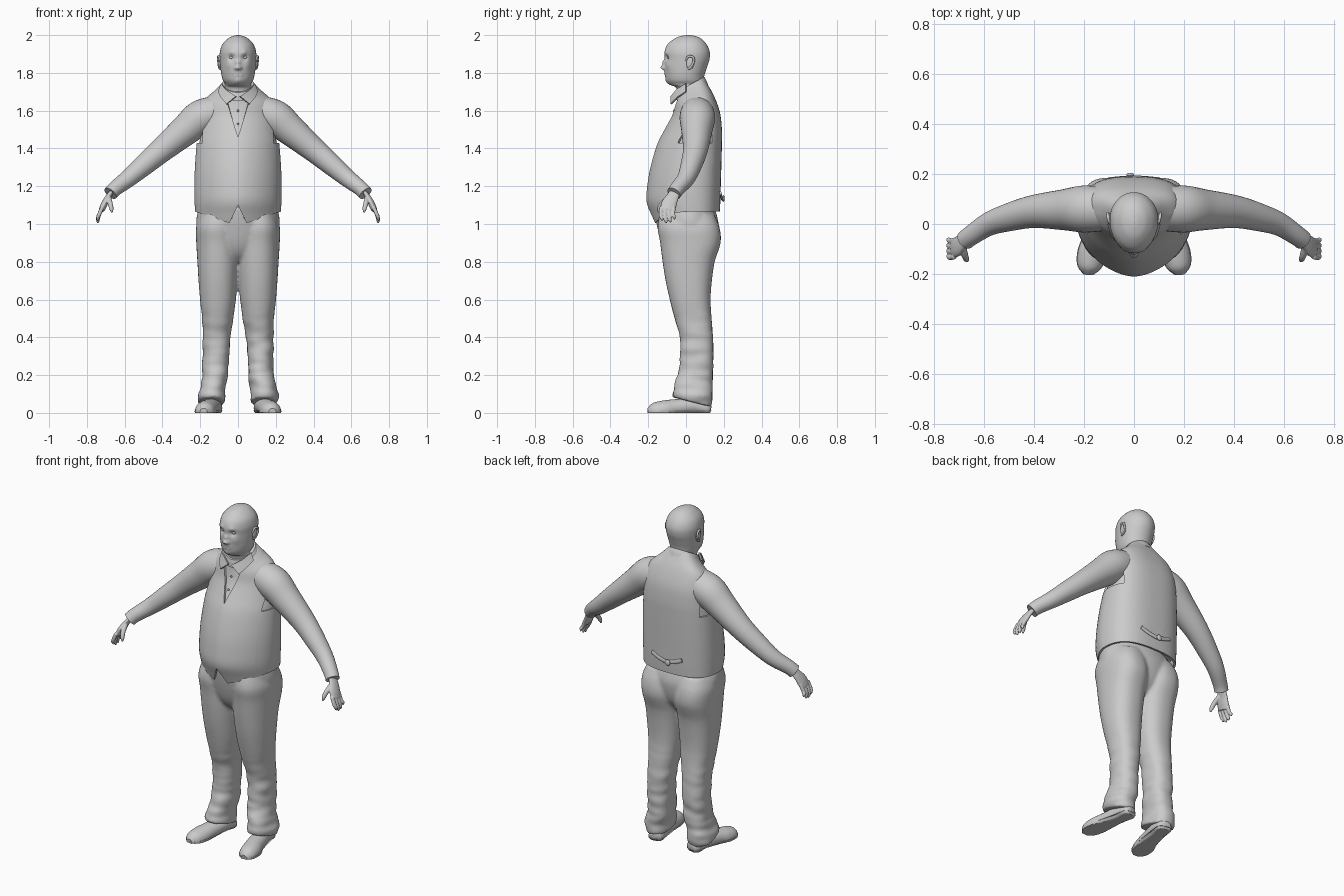
import bpy, bmesh, math
from mathutils import Vector, noise

if "Cube" in bpy.data.objects:
    bpy.data.objects.remove(bpy.data.objects["Cube"])

GREY = (0.6, 0.6, 0.6, 1)
clay = bpy.data.materials.new("plain grey")
clay.use_nodes = True
clay.diffuse_color = GREY
clay.node_tree.nodes["Principled BSDF"].inputs["Base Color"].default_value = GREY


def activate(obj):
    bpy.ops.object.select_all(action='DESELECT')
    obj.select_set(True)
    bpy.context.view_layer.objects.active = obj


def finish(obj, angle=40):
    activate(obj)
    for mod in list(obj.modifiers):
        bpy.ops.object.modifier_apply(modifier=mod.name)
    bpy.ops.object.shade_smooth_by_angle(angle=math.radians(angle))
    return obj


def make(name, rings, closed=True):
    """Skin a list of vertex rings."""
    bm = bmesh.new()
    loops = [[bm.verts.new(p) for p in ring] for ring in rings]
    n = len(loops[0])
    for low, high in zip(loops, loops[1:]):
        for j in range(n):
            k = (j + 1) % n
            bm.faces.new((low[j], low[k], high[k], high[j]))
    if closed:
        bm.faces.new(loops[0])
        bm.faces.new(loops[-1])
        bmesh.ops.recalc_face_normals(bm, faces=bm.faces)
    mesh = bpy.data.meshes.new(name)
    bm.to_mesh(mesh)
    bm.free()
    mesh.materials.append(clay)
    obj = bpy.data.objects.new(name, mesh)
    bpy.context.collection.objects.link(obj)
    return obj


def spline(points, steps):
    """Smooth curve through tuples of any length."""
    p = [points[0]] + list(points) + [points[-1]]
    out = []
    for i in range(1, len(p) - 2):
        for s in range(steps):
            t = s / steps
            out.append([b + t / 2 * (c - a + t * (2 * a - 5 * b + 4 * c - d + t * (3 * (b - c) + d - a)))
                        for a, b, c, d in zip(p[i - 1], p[i], p[i + 1], p[i + 2])])
    return out + [list(points[-1])]


def loft(name, sections, front=1.0, back=1.0, inset=0.0, sides=48, steps=5, side=1, closed=True):
    """Upright body; a section is height, centre x, half width, front y, back y, tilt."""
    rings = []
    for z, cx, w, yf, yb, tilt in spline(sections, steps):
        w, yf, yb = w - inset, yf + inset, yb - inset
        yc = 0.55 * yb + 0.45 * yf
        ring = []
        for j in range(sides):
            a = math.tau * j / sides
            c, s = math.cos(a), math.sin(a)
            p, depth = (back, yb - yc) if s > 0 else (front, yc - yf)
            dy = depth * math.copysign(abs(s) ** p, s)
            ring.append((side * cx + w * math.copysign(abs(c) ** p, c), yc + dy, z + tilt * dy))
        rings.append(ring)
    return make(name, rings, closed)


def tube(name, points, across=(0, 1, 0), flat=1.0, side=1, sides=24, steps=5, top=9):
    """Tapered limb; a point is x, y, z, radius."""
    path = spline([(side * x, y, z, r) for x, y, z, r in points], steps)
    rings = []
    for i, (*co, r) in enumerate(path):
        d = Vector(path[min(i + 1, len(path) - 1)][:3]) - Vector(path[max(i - 1, 0)][:3])
        d.normalize()
        u = Vector(across)
        u = (u - d * u.dot(d)).normalized()
        v = d.cross(u)
        ring = []
        for j in range(sides):
            a = math.tau * j / sides
            q = Vector(co) + r * (math.cos(a) * u + flat * math.sin(a) * v)
            q.z = min(max(q.z, 0), top)
            ring.append(q)
        rings.append(ring)
    return make(name, rings)


def fuse(name, parts, voxel, rounds):
    """Blend overlapping parts into one skin."""
    activate(parts[0])
    for part in parts:
        part.select_set(True)
    bpy.ops.object.join()
    obj = parts[0]
    obj.name = name
    mod = obj.modifiers.new("blend", 'REMESH')
    mod.mode, mod.voxel_size = 'VOXEL', voxel
    mod = obj.modifiers.new("soften", 'SMOOTH')
    mod.factor, mod.iterations = 0.5, rounds
    return finish(obj, 60)


def ball(name, centre, size):
    bpy.ops.mesh.primitive_uv_sphere_add(segments=24, ring_count=16, location=centre)
    obj = bpy.context.object
    obj.name, obj.scale = name, size
    obj.data.materials.append(clay)
    return finish(obj)


# Shirt body, also the base of the waistcoat
TORSO = [(0.98, 0, .222, -.16, .172, 0), (1.05, 0, .226, -.186, .178, 0), (1.12, 0, .23, -.209, .182, 0),
         (1.2, 0, .231, -.205, .184, 0), (1.3, 0, .228, -.188, .187, 0), (1.42, 0, .219, -.153, .19, 0),
         (1.5, 0, .208, -.114, .19, 0), (1.58, 0, .197, -.08, .18, .08), (1.65, 0, .178, -.066, .15, .25),
         (1.695, 0, .125, -.062, .12, .42), (1.73, 0, .084, -.058, .095, .58)]
finish(loft("shirt_body", TORSO[2:], 1.15, .75, inset=.014))

# Waistcoat with neckline, armholes and pointed hem cut out
vest = loft("waistcoat", TORSO, 1.15, .75, sides=64, closed=False)
bm = bmesh.new()
bm.from_mesh(vest.data)
cuts = [((0, 0, 1.065), (0, 0, 1)), ((0, 0, 1.43), (0, 0, 1))]
for s in (1, -1):
    cuts += [((0, 0, 1.46), (-3.2 * s, 0, 1)), ((0, 0, 1.1), (2.1 * s, 0, 1)),
             ((.045 * s, 0, 1.005), (-.33 * s, 0, 1)), ((.187 * s, 0, 0), (1, 0, 0))]
for co, no in cuts:
    bmesh.ops.bisect_plane(bm, geom=bm.verts[:] + bm.edges[:] + bm.faces[:], plane_co=co, plane_no=no)


def unwanted(face):
    x, y, z = face.calc_center_median()
    x = abs(x)
    neck = y < .03 and z > 1.46 + 3.2 * x
    armhole = x > .187 and z > 1.43
    hem = z < 1.065 if y > 0 else z < max(1.005 + .33 * (x - .045), 1.1 - 2.1 * x)
    return neck or armhole or hem


bmesh.ops.delete(bm, geom=[f for f in bm.faces if unwanted(f)], context='FACES')
bm.to_mesh(vest.data)
bm.free()
shell = vest.modifiers.new("cloth", 'SOLIDIFY')
shell.thickness, shell.offset = .012, -1
finish(vest)

# Back cinch strap and buckle
for s in (1, -1):
    finish(tube("cinch_strap", [(.1, .182, 1.165, .012), (.05, .187, 1.145, .012), (0, .19, 1.135, .012)],
                (0, 0, 1), .4, s))
ball("strap_buckle", (-.015, .197, 1.135), (.016, .008, .018))

# Head and neck, then facial forms pushed in and out
head = loft("head", [(1.66, 0, .078, -.045, .09, 0), (1.72, 0, .074, -.052, .09, 0), (1.738, 0, .068, -.086, .09, 0),
                     (1.76, 0, .08, -.103, .093, 0), (1.79, 0, .088, -.109, .098, 0), (1.83, 0, .093, -.112, .111, 0),
                     (1.87, 0, .096, -.113, .124, 0), (1.91, 0, .096, -.114, .126, 0), (1.95, 0, .083, -.098, .11, 0),
                     (1.982, 0, .053, -.06, .08, 0), (1.996, 0, .024, -.022, .045, 0), (2, 0, .003, .008, .014, 0)],
            sides=112, steps=8)
FORMS = [("nose tip", 0, -.112, 1.829, .014, -.022), ("nose bridge", 0, -.113, 1.855, .013, -.012),
         ("nostril", .013, -.11, 1.824, .009, -.009), ("eye socket", .035, -.104, 1.882, .016, .013),
         ("brow", .035, -.106, 1.906, .016, -.006), ("cheek", .05, -.09, 1.84, .024, -.005),
         ("lip", .012, -.11, 1.796, .015, -.006), ("mouth", .014, -.112, 1.795, .007, .006),
         ("chin", 0, -.1, 1.756, .02, -.006)]
for v in head.data.vertices:
    start = v.co.copy()
    for _, x, y, z, r, push in FORMS:
        gap = (Vector((abs(start.x), start.y, start.z)) - Vector((x, y, z))).length
        v.co.y += push * math.exp(-(gap / r) ** 2)
finish(head, 70)

TROUSER_LEG = [(.055, .137, .073, -.07, .128, -.25), (.1, .139, .07, -.066, .14, -.2), (.2, .122, .068, -.042, .14, -.1),
               (.3, .117, .07, -.03, .144, 0), (.4, .114, .073, -.033, .143, 0), (.5, .108, .083, -.06, .135, 0),
               (.6, .106, .095, -.086, .13, 0), (.7, .106, .103, -.108, .137, 0), (.8, .106, .109, -.124, .152, 0),
               (.9, .108, .113, -.137, .183, 0), (.98, .11, .112, -.15, .178, 0), (1.05, .1, .1, -.14, .15, 0)]
SLEEVE = [(.12, .06, 1.59, .088), (.2, .06, 1.56, .094), (.28, .057, 1.495, .082), (.4, .05, 1.395, .066),
          (.5, .027, 1.31, .056), (.58, 0, 1.242, .047), (.65, -.045, 1.188, .04), (.675, -.064, 1.162, .039)]
PALM = [(.655, -.048, 1.19, .026), (.69, -.073, 1.14, .034), (.708, -.09, 1.105, .041), (.722, -.098, 1.073, .038)]
SHOE = [(.122, .128, .018, .024), (.125, .11, .022, .042), (.135, .04, .036, .046), (.155, -.06, .026, .05),
        (.17, -.12, .014, .055), (.179, -.172, .01, .046), (.182, -.203, .008, .018)]
legs = [loft("seat", [(.8, 0, .05, -.06, .08, 0), (.84, 0, .12, -.1, .12, 0), (.9, 0, .19, -.13, .155, 0),
                      (1, 0, .222, -.156, .172, 0), (1.09, 0, .206, -.17, .15, 0)])]

for s, label in ((1, "left"), (-1, "right")):
    # Trouser leg with soft folds towards the hem
    leg = loft(label + "_leg", TROUSER_LEG, .9, .85, side=s, steps=9)
    for v in leg.data.vertices:
        fade = max(0, min(1, 1.6 - 2.6 * v.co.z))
        fold = noise.noise(Vector((v.co.x * 9, v.co.y * 9, v.co.z * 26)))
        v.co += Vector((v.co.x - .12 * s, v.co.y - .05, 0)).normalized() * fold * fade * .01
    legs.append(leg)

    # Sleeve and shoe
    finish(tube(label + "_sleeve", SLEEVE, side=s, sides=36))
    finish(tube(label + "_shoe", SHOE, (1, 0, 0), .92, s, 36))
    finish(tube(label + "_sole", [(x, y, z, r * 1.05) for x, y, z, r in SHOE], (1, 0, 0), .92, s, 36, top=.013))

    # Hand with four fingers and a thumb
    hand = [tube(label + "_palm", PALM, flat=.42, side=s)]
    for i in range(4):
        y = -.131 + .022 * i
        drop = (.012, 0, .004, .02)[i]
        hand.append(tube("finger", [(.718, y, 1.09, .0105), (.735, y - .003, 1.05, .0105),
                                    (.742, y + .002, 1.02 + drop, .0095), (.741, y + .006, 1.004 + drop, .004)], side=s))
    hand.append(tube("thumb", [(.685, -.09, 1.14, .014), (.677, -.125, 1.11, .0135),
                               (.67, -.142, 1.08, .011), (.667, -.146, 1.06, .004)], side=s))
    fuse(label + "_hand", hand, .0035, 3)

    # Ear, eye and collar flap
    ball(label + "_ear", (.096 * s, .022, 1.852), (.009, .02, .033))
    finish(tube(label + "_ear_rim", [(.095, 0, 1.862, .005), (.101, .012, 1.886, .006), (.105, .036, 1.884, .006),
                                     (.104, .041, 1.86, .006), (.1, .024, 1.83, .006), (.095, .009, 1.82, .005)],
                (1, 0, 0), side=s, sides=12))
    ball(label + "_eye", (.035 * s, -.088, 1.882), (.013, .011, .009))
    outer = [(.087, .0, 1.742), (.064, -.048, 1.712), (.01, -.077, 1.675)]
    inner = [(.103, .0, 1.7), (.09, -.045, 1.67), (.06, -.078, 1.634)]
    mesh = bpy.data.meshes.new("collar")
    mesh.from_pydata([(x * s, y, z) for x, y, z in outer + inner], [], [(0, 1, 4, 3), (1, 2, 5, 4)])
    mesh.materials.append(clay)
    flap = bpy.data.objects.new(label + "_collar_flap", mesh)
    bpy.context.collection.objects.link(flap)
    flap.modifiers.new("cloth", 'SOLIDIFY').thickness = .009
    flap.modifiers["cloth"].offset = 0
    finish(flap)

fuse("trousers", legs, .009, 4)

# Collar band around the neck and shirt buttons
band = loft("collar_band", [(1.7, 0, .104, -.06, .116, .5), (1.725, 0, .094, -.058, .106, .52),
                            (1.742, 0, .084, -.054, .096, .55)], sides=64)
finish(band)
for z, y in ((1.6, -.064), (1.53, -.09)):
    ball("shirt_button", (0, y, z), (.006, .005, .006))
